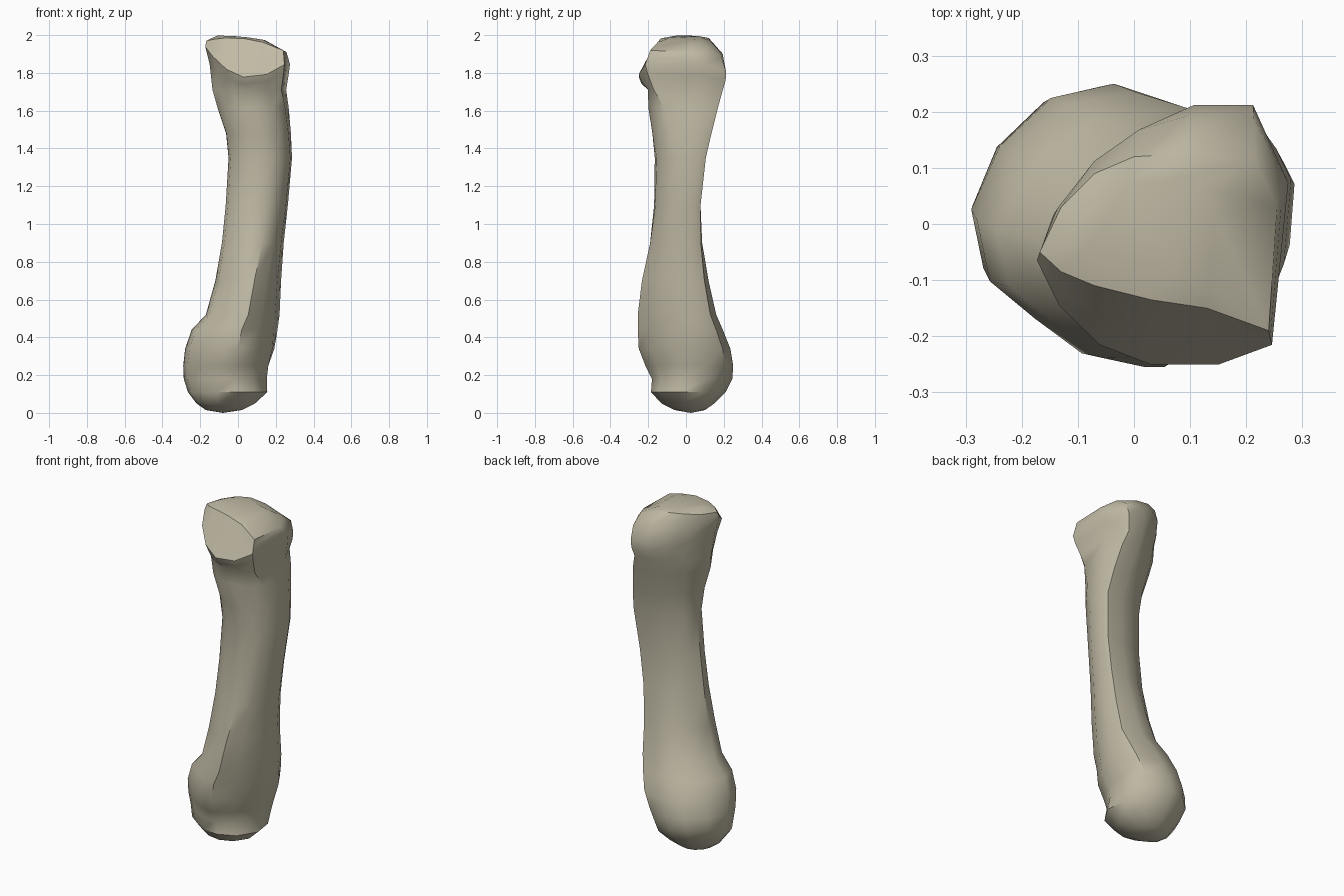
import bpy
import bmesh
import math

cube = bpy.data.objects.get("Cube")
if cube:
    bpy.data.objects.remove(cube, do_unlink=True)

# One flat bone colour
bone_colour = (0.53, 0.49, 0.375, 1.0)
material = bpy.data.materials.new("pale bone")
material.use_nodes = True
material.diffuse_color = bone_colour
shader = next(n for n in material.node_tree.nodes if n.type == 'BSDF_PRINCIPLED')
shader.inputs["Base Color"].default_value = bone_colour
shader.inputs["Roughness"].default_value = 0.8

# Cross-sections, each filling a square from -1 to 1, counter-clockwise
SIDES = 12
head_section = [(.92, .35), (.55, .8), (0, 1), (-.45, .86), (-.82, .48), (-1, 0),
                (-.91, -.45), (-.6, -.7), (-.25, -.92), (.2, -1), (.68, -.78), (1, -.25)]
ridged_section = [(1, .5), (.86, .85), (.3, 1), (-.25, .95), (-.7, .6), (-1, .1),
                  (-.9, -.35), (-.55, -.64), (-.2, -.92), (.15, -1), (.52, -.66), (.88, -.12)]
shaft_section = [(1, .75), (.9, 1), (.3, .97), (-.25, .8), (-.75, .47), (-1, 0),
                 (-.93, -.45), (-.6, -.8), (-.1, -1), (.42, -.93), (.75, -.6), (.95, -.05)]
base_section = [(1, .4), (.72, 1), (.25, 1), (-.15, .8), (-.55, .5), (-.87, .15),
                (-1, -.2), (-.82, -.55), (-.5, -.85), (-.1, -1), (.45, -1), (.87, -.85)]
sections = [head_section, ridged_section, shaft_section, base_section]

# Outline of the joint face on top
joint_outline = [(.255, .03), (.215, .115), (.09, .125), (0, .12), (-.07, .09), (-.13, .03),
                 (-.168, -.05), (-.13, -.085), (-.07, -.11), (.03, -.135), (.13, -.15), (.24, -.19)]

# Stations up the bone: height, left, right, front, back, section blend
stations = [
    (.015, -.17, .02, -.06, .1, 0),
    (.05, -.22, .09, -.13, .15, 0),
    (.11, -.265, .155, -.185, .21, 0),
    (.18, -.287, .155, -.18, .245, .1),
    (.25, -.29, .17, -.215, .25, .35),
    (.34, -.28, .2, -.25, .235, .6),
    (.44, -.245, .212, -.255, .195, .85),
    (.52, -.17, .22, -.255, .16, 1),
    (.7, -.12, .228, -.235, .12, 1.15),
    (.9, -.085, .242, -.195, .088, 1.55),
    (1.1, -.065, .264, -.17, .08, 1.85),
    (1.35, -.05, .286, -.165, .105, 2),
    (1.48, -.07, .28, -.185, .135, 2.3),
    (1.62, -.115, .268, -.205, .17, 2.6),
    (1.71, -.135, .255, -.2, .195, 3),
]


def blend(value):
    """Mix the two neighbouring sections."""
    low = min(int(value), len(sections) - 2)
    t = value - low
    return [((1 - t) * a[0] + t * b[0], (1 - t) * a[1] + t * b[1])
            for a, b in zip(sections[low], sections[low + 1])]


def fit(shape, left, right, front, back):
    """Stretch a unit section into the given extents."""
    return [((left + right + u * (right - left)) / 2,
             (front + back + v * (back - front)) / 2) for u, v in shape]


def lip_rise(x, y):
    """Lift of the lip towards both sides, fading out at the back."""
    fade = min(1, max(0, 1 - 5 * y))
    return (2 if x > .06 else 3) * (x - .06) ** 2 * fade


bm = bmesh.new()
rings = []


def add_ring(points, height):
    rings.append([bm.verts.new((x, y, height(x, y))) for x, y in points])


# Rounded head and shaft
for z, left, right, front, back, kind in stations:
    add_ring(fit(blend(kind), left, right, front, back), lambda x, y: z)

# Flared lip of the upper end
add_ring(fit(base_section, -.15, .268, -.235, .21),
         lambda x, y: 1.74 + .8 * lip_rise(x, y) + .1 * max(y, 0))
add_ring(fit(base_section, -.173, .275, -.25, .212),
         lambda x, y: 1.775 + lip_rise(x, y) + .15 * max(y, 0))
lip = rings[-1]

# Sloping joint face on top
add_ring(joint_outline, lambda x, y: 1.985 - .06 * x - .9 * x * x)
add_ring([(.6 * x - .01, .6 * y) for x, y in joint_outline],
         lambda x, y: 1.993 - .08 * x - .4 * x * x)

# Shoulder between lip and joint face, bulging at the back
shoulder = []
for a, b in zip(lip, rings[-2]):
    middle = (a.co + b.co) / 2
    swell = min(max(middle.y, 0) * .2, .025)
    middle.y += swell
    middle.z += swell / 2
    shoulder.append(bm.verts.new(middle))
rings.insert(-2, shoulder)

# Skin the rings and close both ends
for lower, upper in zip(rings, rings[1:]):
    for i in range(SIDES):
        j = (i + 1) % SIDES
        bm.faces.new((lower[i], lower[j], upper[j], upper[i]))
tip = bm.verts.new((-.08, .025, 0))
for i in range(SIDES):
    bm.faces.new((tip, rings[0][(i + 1) % SIDES], rings[0][i]))
bm.faces.new(rings[-1])
bmesh.ops.recalc_face_normals(bm, faces=bm.faces)

mesh = bpy.data.meshes.new("bone")
bm.to_mesh(mesh)
bm.free()
mesh.materials.append(material)
bone = bpy.data.objects.new("bone", mesh)
bpy.context.collection.objects.link(bone)

# Smooth surface with crisp rims
bpy.ops.object.select_all(action='DESELECT')
bone.select_set(True)
bpy.context.view_layer.objects.active = bone
bpy.ops.object.shade_smooth_by_angle(angle=math.radians(42))
